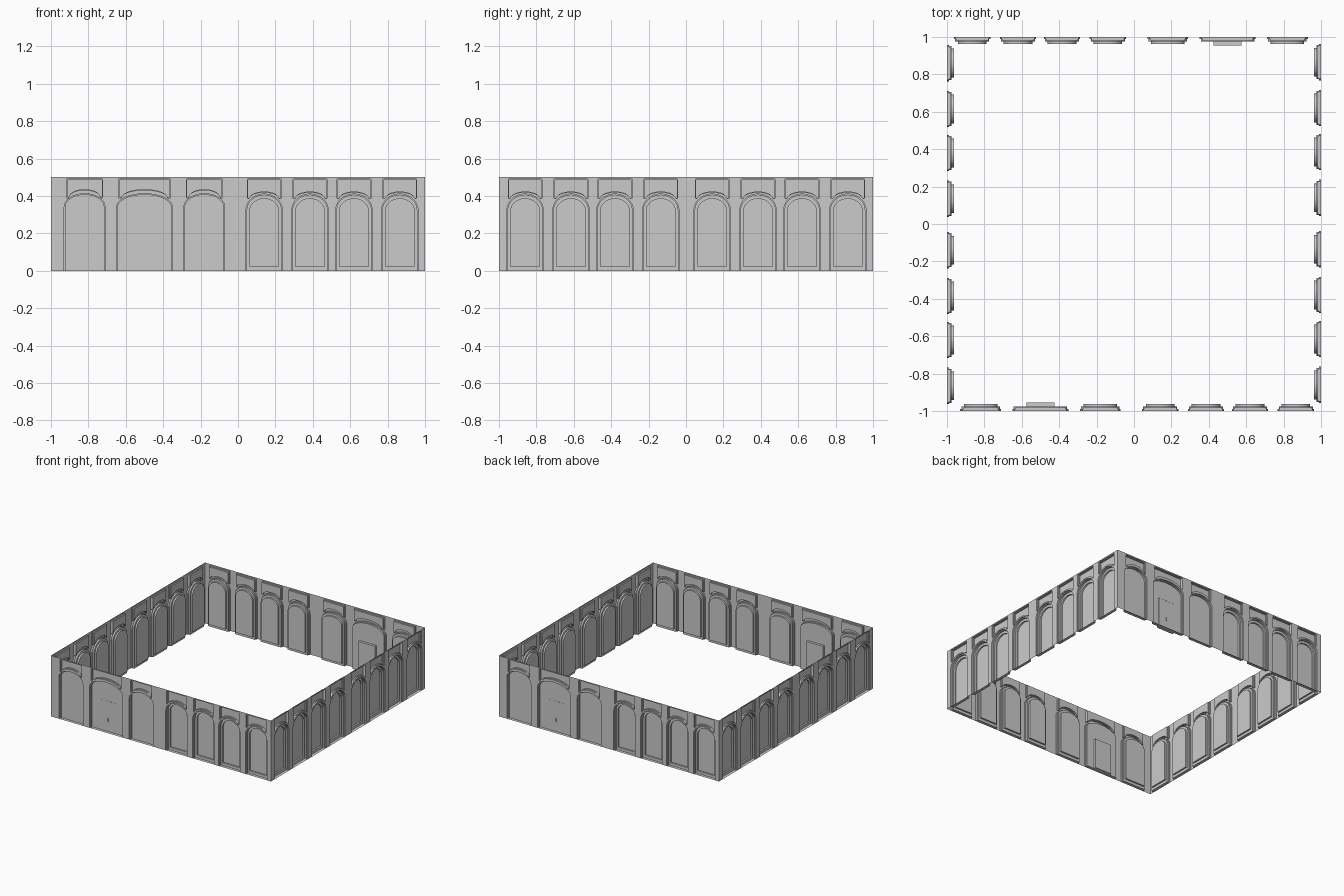
import bpy, bmesh, math
from mathutils import Matrix

cube = bpy.data.objects.get("Cube")
if cube:
    bpy.data.objects.remove(cube, do_unlink=True)

stone = bpy.data.materials.new("grey_stone")
stone.use_nodes = True
GREY = (0.6, 0.6, 0.6, 1)
stone.diffuse_color = GREY
stone.node_tree.nodes["Principled BSDF"].inputs["Base Color"].default_value = GREY

HEIGHT = 0.5
STEPS = 20


def arch(cx, half, spring, top, base=0.0):
    """Flattened arch outline, from the left foot over to the right foot."""
    pts = [(cx - half, base)]
    for i in range(STEPS + 1):
        a = math.pi * (1 - i / STEPS)
        pts.append((cx + half * math.cos(a), spring + (top - spring) * math.sin(a)))
    return pts + [(cx + half, base)]


def hood_panel(cx, half, low, arc_top, inset=0.0):
    """Rectangle above an arch whose lower edge bulges up over the arch."""
    h = half - inset
    arc = half * 0.9
    pts = [(cx - h, low + inset)]
    for i in range(STEPS + 1):
        a = math.pi * (1 - i / STEPS)
        pts.append((cx + (arc - inset) * math.cos(a),
                    low + inset + (arc_top - low) * math.sin(a)))
    return pts + [(cx + h, low + inset), (cx + h, 0.49 - inset), (cx - h, 0.49 - inset)]


def loft(bm, levels, cap=True):
    """Join outlines given as (points, depth) and close the last one."""
    rings = [[bm.verts.new((x, -1 + d, z)) for x, z in pts] for pts, d in levels]
    n = len(rings[0])
    for a, b in zip(rings, rings[1:]):
        for i in range(n):
            j = (i + 1) % n
            bm.faces.new((a[i], a[j], b[j], b[i]))
    if cap:
        bm.faces.new(rings[-1])


def rect(cx, half, low, high):
    return [(cx - half, low), (cx - half, high), (cx + half, high), (cx + half, low)]


def finish(name, bm, turn):
    bmesh.ops.recalc_face_normals(bm, faces=bm.faces)
    bm.transform(Matrix.Rotation(turn, 4, "Z"))
    mesh = bpy.data.meshes.new(name)
    bm.to_mesh(mesh)
    bm.free()
    mesh.materials.append(stone)
    obj = bpy.data.objects.new(name, mesh)
    bpy.context.collection.objects.link(obj)
    bpy.ops.object.select_all(action="DESELECT")
    obj.select_set(True)
    bpy.context.view_layer.objects.active = obj
    bpy.ops.object.shade_smooth_by_angle(angle=math.radians(30))


def sheet(bm, outline, holes):
    """Flat wall sheet with holes."""
    edges = []
    for loop in [outline] + holes:
        vs = [bm.verts.new((x, -1, z)) for x, z in loop]
        edges += [bm.edges.new((vs[i], vs[(i + 1) % len(vs)])) for i in range(len(vs))]
    bmesh.ops.triangle_fill(bm, use_beauty=True, edges=edges, normal=(0, -1, 0))


# Bays: (centre, kind); sizes: half width, spring, top, panel half, panel low, panel arc
SIZES = {
    "window": (0.097, 0.325, 0.41, 0.09, 0.385, 0.42),
    "blind": (0.109, 0.34, 0.412, 0.096, 0.39, 0.432),
    "gate": (0.149, 0.34, 0.412, 0.138, 0.39, 0.432),
}
WINDOWS = [0.14, 0.385, 0.62, 0.865]
plain_side = [(c + s, "window") for s in (-1, 0) for c in WINDOWS]
gate_side = [(-0.82, "blind"), (-0.5, "gate"), (-0.18, "blind")]
gate_side += [(c, "window") for c in WINDOWS]


def build_side(side, turn, bays):
    outline = [(-1, HEIGHT), (-1, 0)]
    holes = []
    niches, panels = bmesh.new(), bmesh.new()
    for cx, kind in bays:
        half, spring, top, p_half, p_low, p_arc = SIZES[kind]
        outer = arch(cx, half, spring, top)
        lip = arch(cx, half - 0.006, spring, top - 0.006)
        inner = arch(cx, half - 0.02, spring - 0.005, top - 0.025, 0.022)
        outline += outer
        steps = [(outer, 0), (outer, 0.012), (lip, 0.012), (lip, 0.025)]
        if kind == "window":
            steps += [(inner, 0.025), (inner, 0.038)]
        loft(niches, steps)
        if kind == "blind":
            # Backing slab on the inner side
            loft(niches, [(inner, 0.025), (inner, 0.038)])
        # Panel above the arch
        hole = hood_panel(cx, p_half, p_low, p_arc)
        small = hood_panel(cx, p_half, p_low, p_arc, 0.004)
        holes.append(hole)
        loft(panels, [(hole, 0), (hole, 0.01), (small, 0.01), (small, 0.02)])
        if kind == "gate":
            # Door leaf with its reveal, and a small lock plate
            door, lock = bmesh.new(), bmesh.new()
            leaf = rect(cx, 0.075, 0, 0.25)
            loft(door, [(leaf, 0.024), (leaf, 0.045)])
            finish(side + "_door", door, turn)
            plate = rect(cx, 0.006, 0.08, 0.108)
            loft(lock, [(plate, 0.024), (plate, 0.018)])
            finish(side + "_door_lock", lock, turn)
    outline += [(1, 0), (1, HEIGHT)]
    wall = bmesh.new()
    sheet(wall, outline, holes)
    finish(side + "_wall", wall, turn)
    finish(side + "_arched_niches", niches, turn)
    finish(side + "_upper_panels", panels, turn)


# Four sides, each turned a quarter from the last
for k, side in enumerate(("front", "left", "back", "right")):
    build_side(side, k * math.pi / 2, plain_side if k % 2 else gate_side)
